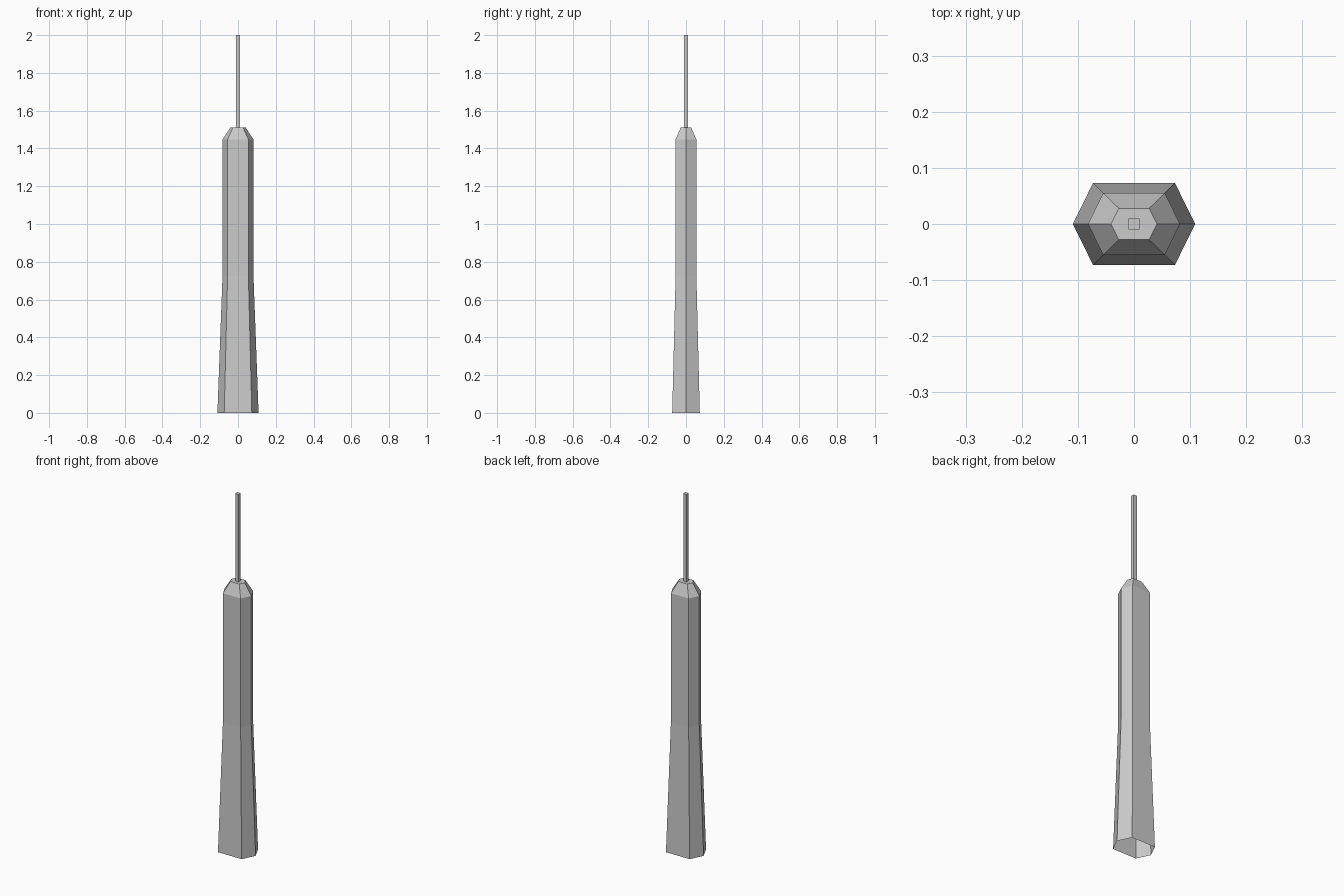
import bpy, bmesh

if "Cube" in bpy.data.objects:
    bpy.data.objects.remove(bpy.data.objects["Cube"])


def loft(name, rings, cap_bottom):
    """Skin a stack of equal-sized rings and cap the top."""
    bm = bmesh.new()
    loops = [[bm.verts.new(p) for p in ring] for ring in rings]
    n = len(loops[0])
    for a, b in zip(loops, loops[1:]):
        for i in range(n):
            j = (i + 1) % n
            bm.faces.new((a[i], a[j], b[j], b[i]))
    bm.faces.new(loops[-1])
    if cap_bottom:
        bm.faces.new(loops[0][::-1])
    mesh = bpy.data.meshes.new(name)
    bm.to_mesh(mesh)
    bm.free()
    obj = bpy.data.objects.new(name, mesh)
    bpy.context.collection.objects.link(obj)
    return obj


def hexagon(z, tip, flat, depth):
    return [(tip, 0, z), (flat, depth, z), (-flat, depth, z),
            (-tip, 0, z), (-flat, -depth, z), (flat, -depth, z)]


def square(z, r):
    return [(r, r, z), (-r, r, z), (-r, -r, z), (r, -r, z)]


# Flared hexagonal tower, open underneath, with a chamfered roof
loft("tower_body", [
    hexagon(0.0, 0.109, 0.073, 0.073),
    hexagon(0.725, 0.082, 0.055, 0.055),
    hexagon(1.447, 0.082, 0.055, 0.055),
    hexagon(1.51, 0.041, 0.027, 0.028),
], cap_bottom=False)

# Thin square mast on the roof
loft("mast", [square(1.51, 0.01), square(2.0, 0.01)], cap_bottom=False)
